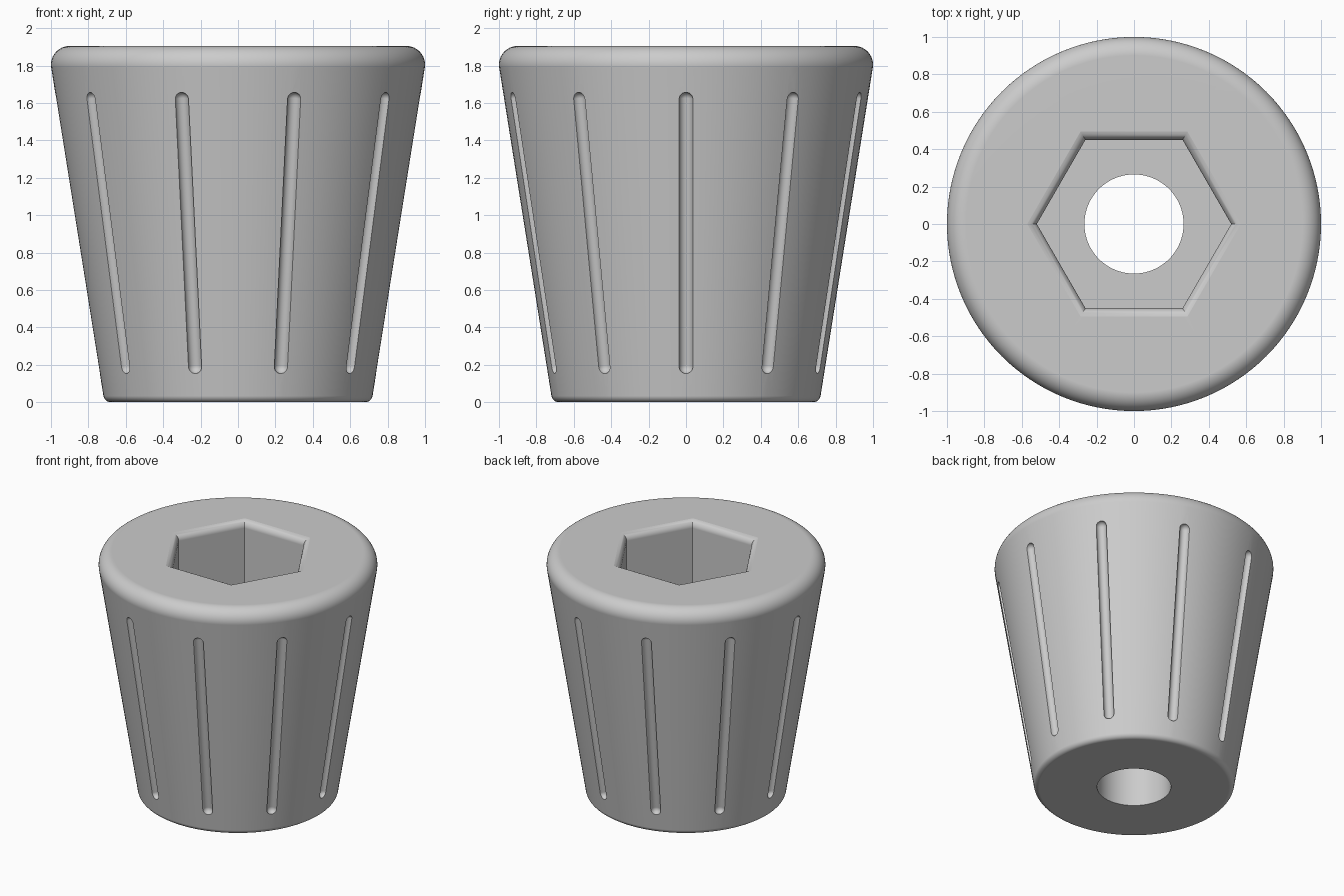
import bpy, bmesh
from math import sin, cos, radians, atan2, hypot, tau
from mathutils import Matrix

cube = bpy.data.objects.get("Cube")
if cube:
    bpy.data.objects.remove(cube, do_unlink=True)

HEIGHT = 1.905
SOCKET_FLOOR = 0.95
BORE = 0.265
GROOVES = 10
GROOVE_RADIUS = 0.037


def arc(cx, cz, r, start, end, n):
    """Points (radius, height) along an arc, angles in degrees."""
    angles = [radians(start + (end - start) * i / n) for i in range(n + 1)]
    return [(cx + r * cos(a), cz + r * sin(a)) for a in angles]


def revolve(bm, profile, steps, matrix=Matrix(), closed=False):
    """Turn a profile about the z axis, then place it with a matrix."""
    part = bmesh.new()
    verts = [part.verts.new((r, 0, z)) for r, z in profile]
    edges = [part.edges.new(pair) for pair in zip(verts, verts[1:])]
    if closed:
        edges.append(part.edges.new((verts[-1], verts[0])))
    bmesh.ops.spin(part, geom=verts + edges, cent=(0, 0, 0), axis=(0, 0, 1),
                   angle=tau, steps=steps, use_merge=False)
    bmesh.ops.remove_doubles(part, verts=part.verts, dist=1e-5)
    bmesh.ops.recalc_face_normals(part, faces=part.faces)
    part.transform(matrix)
    mesh = bpy.data.meshes.new("part")
    part.to_mesh(mesh)
    part.free()
    bm.from_mesh(mesh)
    bpy.data.meshes.remove(mesh)


def make_object(name, bm):
    mesh = bpy.data.meshes.new(name)
    bm.to_mesh(mesh)
    bm.free()
    obj = bpy.data.objects.new(name, mesh)
    bpy.context.collection.objects.link(obj)
    return obj


# Tapered body with rounded rims and a through bore
body = bmesh.new()
outline = [(BORE, 0)]
outline += arc(0.68, 0.04, 0.04, -90, -9, 6)
outline += arc(0.90, HEIGHT - 0.1, 0.1, -9, 90, 12)
outline += [(BORE, HEIGHT)]
revolve(body, outline, 128, closed=True)
knob = make_object("knob_body", body)

# Hexagonal socket cutter with a flared mouth
cutters = bmesh.new()
flat = 1 / cos(radians(30))
mouth = arc(0.505, HEIGHT - 0.054, 0.055, 180, 90, 8)
socket = [(0, SOCKET_FLOOR), (0.45, SOCKET_FLOOR)] + mouth
socket += [(0.505, HEIGHT + 0.2), (0, HEIGHT + 0.2)]
revolve(cutters, [(r * flat, z) for r, z in socket], 6)

# Round-ended groove cutters lying along the sloped wall
low, high = (0.743, 0.19), (0.972, 1.62)
run, rise = high[0] - low[0], high[1] - low[1]
half = hypot(run, rise) / 2
capsule = arc(0, -half, GROOVE_RADIUS, -90, 0, 6)
capsule += arc(0, half, GROOVE_RADIUS, 0, 90, 6)
tilt = Matrix.Rotation(atan2(run, rise), 4, 'Y')
middle = Matrix.Translation(((low[0] + high[0]) / 2, 0, (low[1] + high[1]) / 2))
for i in range(GROOVES):
    turn = Matrix.Rotation(tau * i / GROOVES, 4, 'Z')
    revolve(cutters, capsule, 24, turn @ middle @ tilt)
cutter = make_object("socket_and_groove_cutter", cutters)
cutter.hide_render = True

# Cut the body
bpy.ops.object.select_all(action='DESELECT')
knob.select_set(True)
bpy.context.view_layer.objects.active = knob
cut = knob.modifiers.new("cut", 'BOOLEAN')
cut.operation = 'DIFFERENCE'
cut.solver = 'EXACT'
cut.object = cutter
bpy.ops.object.modifier_apply(modifier=cut.name)
bpy.data.objects.remove(cutter, do_unlink=True)

# Smooth shading with crisp edges and flat end faces
bpy.ops.object.shade_smooth_by_angle(angle=radians(30))
weighted = knob.modifiers.new("weighted_normals", 'WEIGHTED_NORMAL')
weighted.keep_sharp = True

# Plain grey
grey = bpy.data.materials.new("grey")
grey.use_nodes = True
colour = (0.6, 0.6, 0.6, 1)
grey.diffuse_color = colour
grey.node_tree.nodes["Principled BSDF"].inputs["Base Color"].default_value = colour
knob.data.materials.clear()
knob.data.materials.append(grey)
